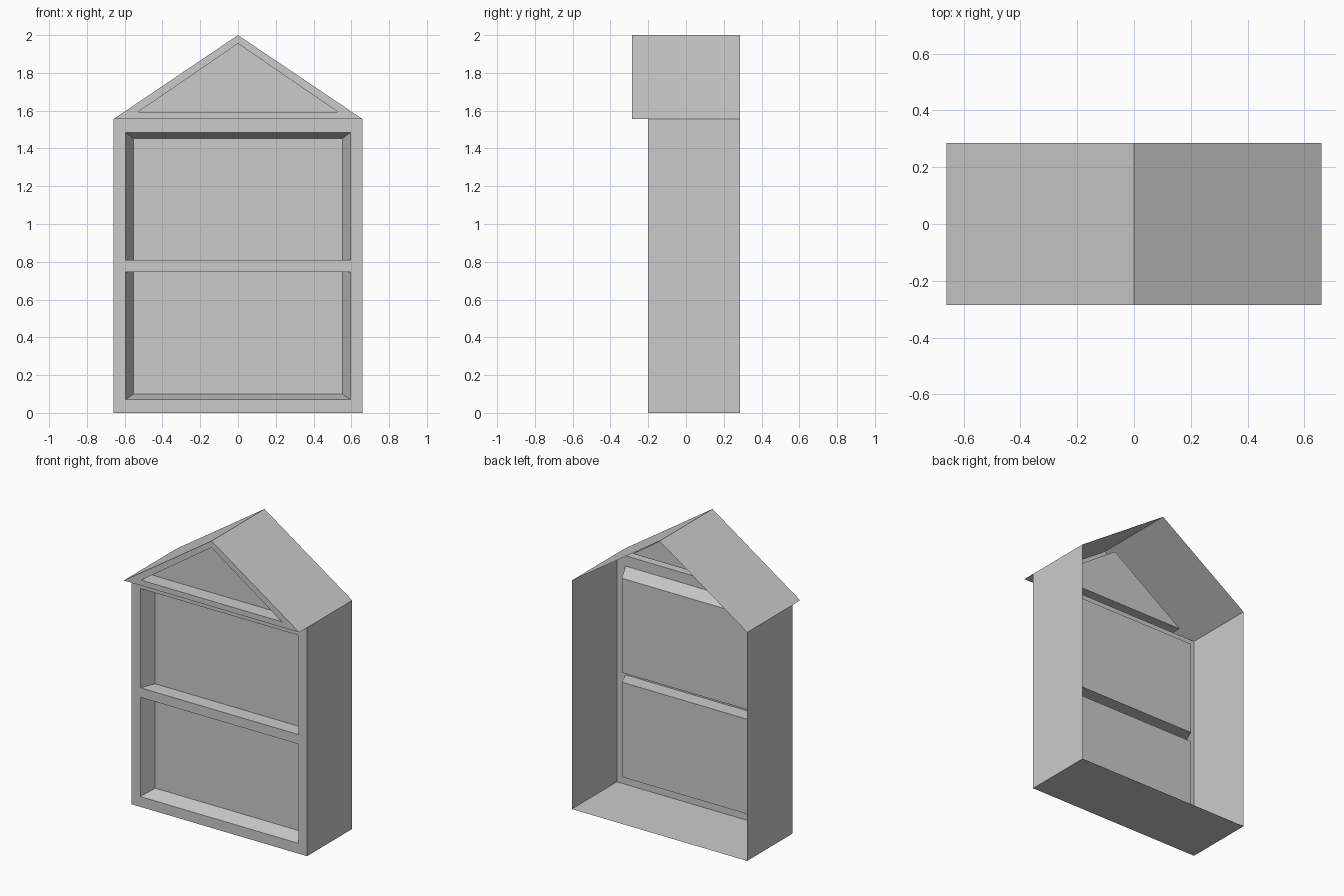
import bpy

if "Cube" in bpy.data.objects:
    bpy.data.objects.remove(bpy.data.objects["Cube"])

W, BACK, WALL, EAVE_Y = 0.66, 0.285, -0.20, -0.285   # half width, open back, front wall, gable
EAVE, RIDGE = 1.555, 2.0
DEPTH = 0.10                                        # recess depth


def make(name, faces):
    """Mesh object from a list of polygons given as corner points, welded by position."""
    index, polys = {}, []
    for face in faces:
        polys.append([index.setdefault(tuple(round(c, 4) for c in p), len(index)) for p in face])
    mesh = bpy.data.meshes.new(name)
    mesh.from_pydata(list(index), [], polys)
    obj = bpy.data.objects.new(name, mesh)
    bpy.context.collection.objects.link(obj)
    return obj


def rect(x0, x1, z0, z1, y):
    return [(x0, y, z0), (x1, y, z0), (x1, y, z1), (x0, y, z1)]


def bridge(a, b):
    """Quads joining two matching loops."""
    n = len(a)
    return [[a[i], a[(i + 1) % n], b[(i + 1) % n], b[i]] for i in range(n)]


def shift(loop, dy):
    return [(x, y + dy, z) for x, y, z in loop]


# window openings: half widths and heights
HW, PW = 0.595, 0.553
Z = [0.0, 0.07, 0.745, 0.81, 1.485, EAVE]

# front wall frame: two stiles and three rails
frame = [rect(-W, -HW, Z[0], Z[5], WALL), rect(HW, W, Z[0], Z[5], WALL)]
frame += [rect(-HW, HW, Z[i], Z[i + 1], WALL) for i in (0, 2, 4)]
make("front_frame", frame)

# recessed panes with splayed reveals
for name, z0, z1, p0, p1 in (("lower_window", Z[1], Z[2], 0.10, Z[2]),
                             ("upper_window", Z[3], Z[4], Z[3], 1.452)):
    opening = rect(-HW, HW, z0, z1, WALL)
    pane = rect(-PW, PW, p0, p1, WALL + DEPTH)
    make(name, bridge(opening, pane) + [pane])

# side walls
for side, name in ((-1, "left_wall"), (1, "right_wall")):
    x = side * W
    wall = [(x, WALL, 0), (x, BACK, 0), (x, BACK, EAVE), (x, WALL, EAVE)]
    make(name, [wall if side > 0 else wall[::-1]])

# floor and the soffit under the overhang
make("floor", [[(-W, WALL, 0), (-W, BACK, 0), (W, BACK, 0), (W, WALL, 0)]])
make("soffit", [[(-W, EAVE_Y, EAVE), (-W, WALL, EAVE), (W, WALL, EAVE), (W, EAVE_Y, EAVE)]])

# roof slopes
make("roof", [
    [(W, EAVE_Y, EAVE), (W, BACK, EAVE), (0, BACK, RIDGE), (0, EAVE_Y, RIDGE)],
    [(0, EAVE_Y, RIDGE), (0, BACK, RIDGE), (-W, BACK, EAVE), (-W, EAVE_Y, EAVE)]])

# gable with a recessed triangular panel
outer = [(-W, EAVE_Y, EAVE), (W, EAVE_Y, EAVE), (0, EAVE_Y, RIDGE)]
inner = [(-0.53, EAVE_Y, 1.592), (0.53, EAVE_Y, 1.592), (0, EAVE_Y, 1.955)]
panel = shift(inner, DEPTH)
make("gable", bridge(outer, inner) + bridge(inner, panel) + [panel])
